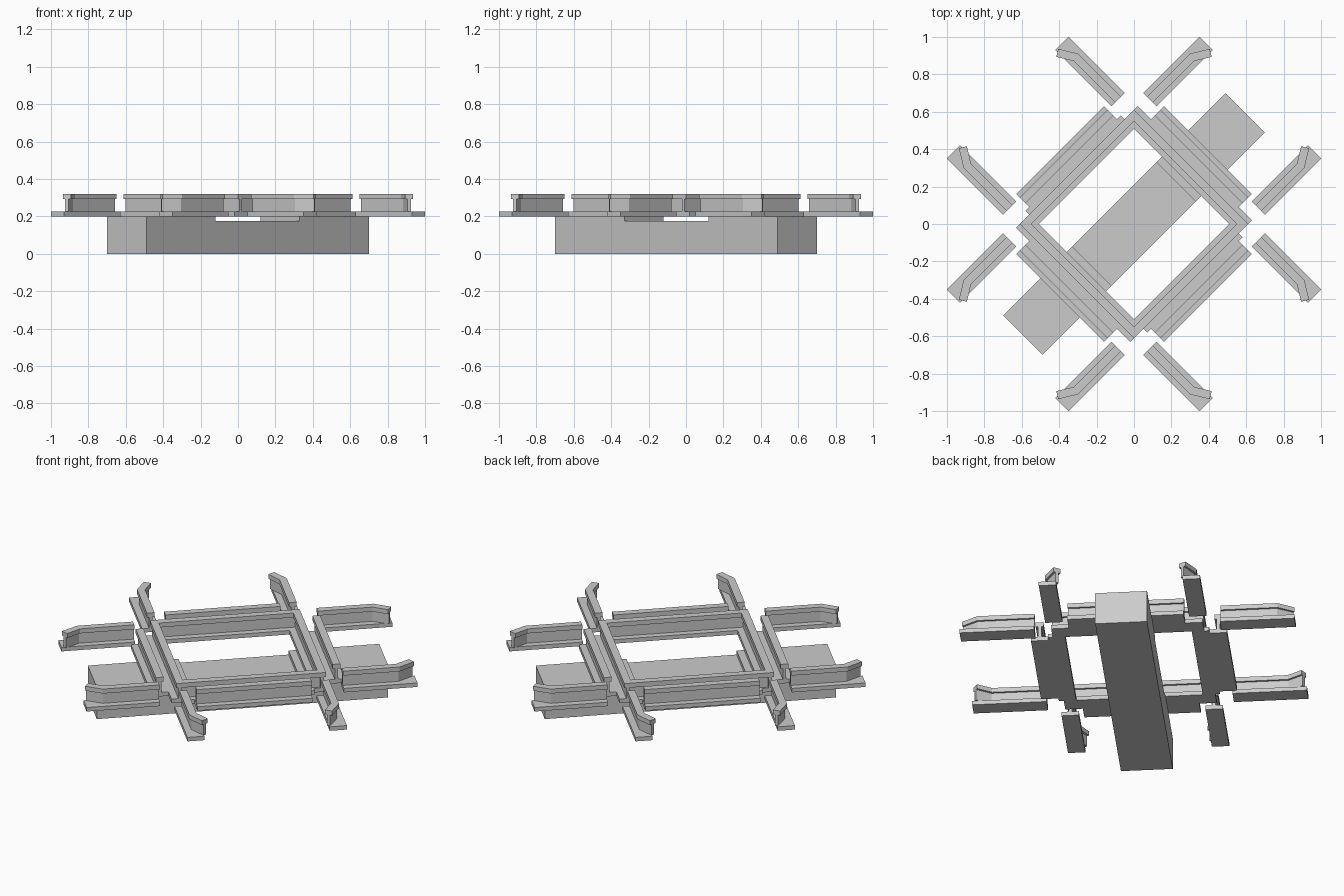
import bpy, bmesh, math
from mathutils import Vector, Matrix

if "Cube" in bpy.data.objects:
    bpy.data.objects.remove(bpy.data.objects["Cube"])

DIAG = math.pi / 4      # the whole crossing is turned 45 degrees
BASE, WEB, HEAD = (0.20, 0.225), (0.225, 0.292), (0.292, 0.32)
HEAD_W, WEB_W, BASE_W = 0.044, 0.020, 0.099


def prism(bm, outline, z0, z1):
    """Extrude a flat outline from z0 up to z1."""
    face = bm.faces.new([bm.verts.new((x, y, z0)) for x, y in outline])
    top = bmesh.ops.extrude_face_region(bm, geom=[face])["geom"]
    bmesh.ops.translate(bm, vec=(0, 0, z1 - z0),
                        verts=[g for g in top if isinstance(g, bmesh.types.BMVert)])


def ribbon(path, width):
    """Outline of a constant-width strip following a path, mitred at bends."""
    pts = [Vector(p) for p in path]
    dirs = [(b - a).normalized() for a, b in zip(pts, pts[1:])]
    left, right = [], []
    for i, p in enumerate(pts):
        d0, d1 = dirs[max(i - 1, 0)], dirs[min(i, len(dirs) - 1)]
        n0, n1 = Vector((-d0.y, d0.x)), Vector((-d1.y, d1.x))
        m = (n0 + n1).normalized()
        off = m * (width / 2 / m.dot(n1))
        left.append(p + off)
        right.append(p - off)
    return left + right[::-1]


def finish(name, bm, angle=0.0, flip=False):
    m = Matrix.Rotation(DIAG + angle, 4, 'Z')
    if flip:
        m = m @ Matrix.Diagonal((1, -1, 1, 1))
    bm.transform(m)
    bmesh.ops.recalc_face_normals(bm, faces=bm.faces)
    mesh = bpy.data.meshes.new(name)
    bm.to_mesh(mesh)
    bm.free()
    bpy.context.collection.objects.link(bpy.data.objects.new(name, mesh))


def rail(name, base, web, head, angle=0.0, flip=False):
    """Rail made of a foot plate, thin web and wider head, each along a path."""
    bm = bmesh.new()
    for path, width, z in ((base, BASE_W, BASE), (web, WEB_W, WEB), (head, HEAD_W, HEAD)):
        prism(bm, ribbon(path, width), *z)
    finish(name, bm, angle, flip)


def line(half, y):
    return [(-half, y), (half, y)]


# Tie with a lowered middle section
bm = bmesh.new()
prism(bm, [(-0.841, 0), (0.841, 0), (0.841, 0.2), (0.318, 0.2),
           (0.318, 0.175), (-0.318, 0.175), (-0.318, 0.2), (-0.841, 0.2)], -0.148, 0.148)
bm.transform(Matrix.Rotation(math.pi / 2, 4, 'X'))
finish("tie", bm)

# Central square: inner rails meet at the corners, shorter outer rails beside them
for k in range(4):
    a = k * math.pi / 2
    if k % 2:
        b, w, h = 0.432, 0.432, 0.432
    else:
        b, w, h = 0.361, 0.40, 0.388
    rail(f"inner_rail_{k}", line(b, 0.4105), line(w, 0.41), line(h, 0.41), a)
    rail(f"outer_rail_{k}", line(0.332, 0.5095), line(0.332, 0.51), line(0.332, 0.51), a)

# Eight separate wing rails with ends flared inward
flare = [(0.53, 0.41), (0.85, 0.41), (0.937, 0.357)]
for k in range(4):
    for flip in (False, True):
        rail(f"wing_rail_{k}_{'b' if flip else 'a'}", [(0.53, 0.4105), (0.955, 0.4105)],
             flare, flare, k * math.pi / 2, flip)
